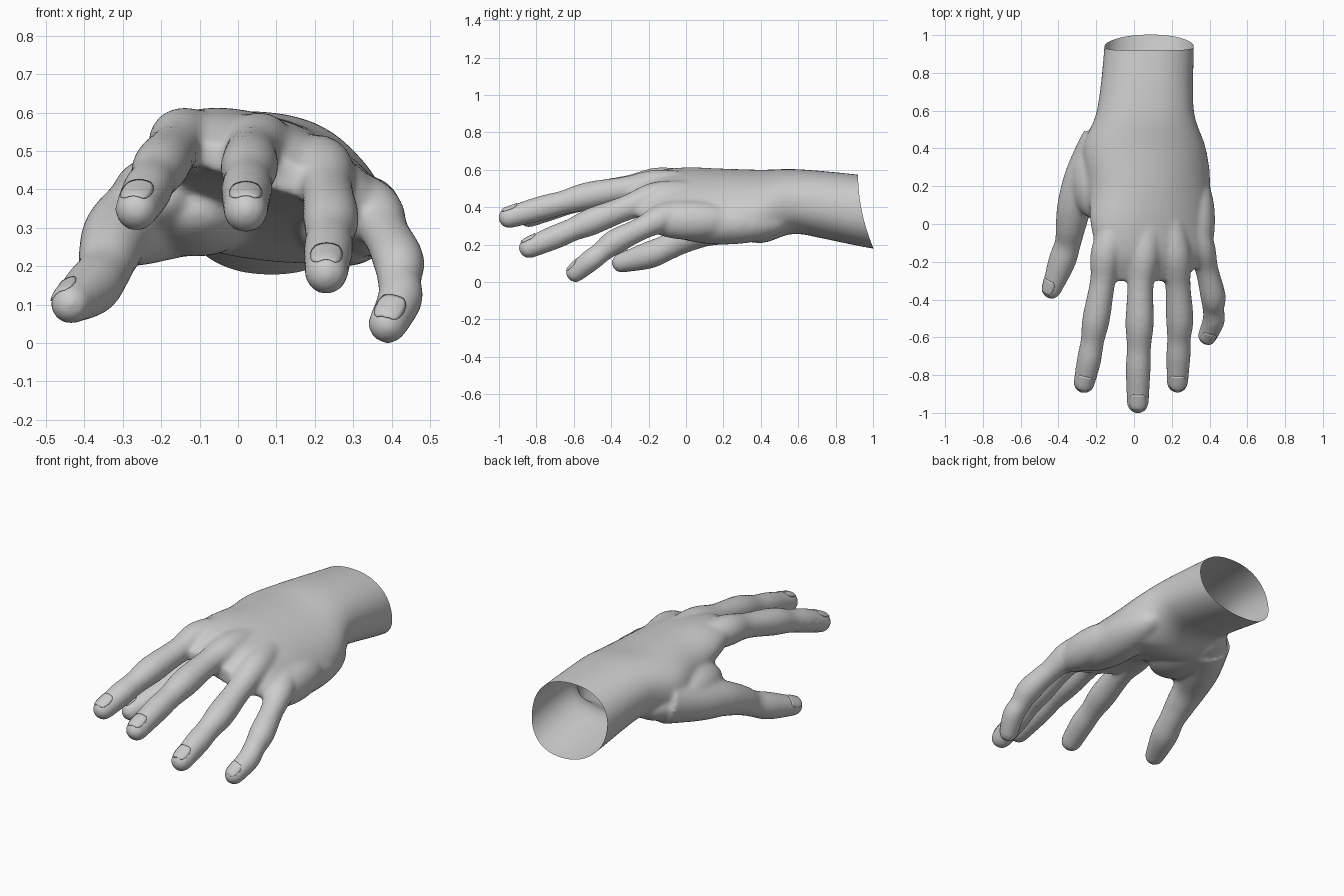
import bpy, bmesh, math
from mathutils import Vector

if "Cube" in bpy.data.objects:
    bpy.data.objects.remove(bpy.data.objects["Cube"])

skin = bpy.data.materials.new("skin_grey")
skin.diffuse_color = (0.6, 0.6, 0.6, 1)
skin.use_nodes = True
skin.node_tree.nodes["Principled BSDF"].inputs["Base Color"].default_value = skin.diffuse_color


def catmull(pts, n=6):
    """Resample a list of points with a Catmull-Rom spline."""
    p = [Vector(q) for q in pts]
    out = []
    for i in range(len(p) - 1):
        a, b, c, d = p[max(i - 1, 0)], p[i], p[i + 1], p[min(i + 2, len(p) - 1)]
        for k in range(n):
            t = k / n
            out.append(b + (c - a) * (t / 2) + (a * 2 - b * 5 + c * 4 - d) * (t * t / 2)
                       + (b * 3 - a - c * 3 + d) * (t ** 3 / 2))
    return out + [p[-1]]


def loft(bm, rings):
    loops = [[bm.verts.new(co) for co in ring] for ring in rings]
    n = len(loops[0])
    for a, b in zip(loops, loops[1:]):
        for i in range(n):
            bm.faces.new((a[i], a[(i + 1) % n], b[(i + 1) % n], b[i]))
    bm.faces.new(loops[0][::-1])
    bm.faces.new(loops[-1])


def digit(bm, pts, up):
    """Tube through (x, y, z, radius) points with a rounded tip."""
    s = catmull(pts)
    co = [Vector(v[:3]) for v in s]
    rad = [v[3] for v in s]
    d = (co[-1] - co[-7]).normalized()
    end, r_end = co[-1], rad[-1]
    for k in range(1, 7):
        a = k / 6 * math.radians(84)
        co.append(end + d * r_end * math.sin(a))
        rad.append(r_end * math.cos(a))
    rings = []
    for i, c in enumerate(co):
        t = (co[min(i + 1, len(co) - 1)] - co[max(i - 1, 0)]).normalized()
        side = t.cross(up).normalized()
        nrm = side.cross(t)
        rings.append([c + (side * math.cos(u) + nrm * math.sin(u)) * rad[i]
                      for u in (2 * math.pi * k / 20 for k in range(20))])
    loft(bm, rings)
    return end, d, r_end, up


def finger(bm, joints, size, up=(0, 0, 1)):
    """Finger through knuckle, web, middle joint, end joint and tip."""
    knuckle, web, mid, last, tip = [Vector(j) for j in joints]
    root = knuckle.lerp(Vector((0.1, 0.5, 0.49)), 0.4)
    path = [root, knuckle, web, mid, mid.lerp(last, 0.55), last, tip]
    swell = (0.9, 1.17, 0.94, 1.02, 0.87, 0.9, 0.79)
    return digit(bm, [(*p, size * k) for p, k in zip(path, swell)], Vector(up))


def ellipsoid(bm, centre, size):
    r = bmesh.ops.create_uvsphere(bm, u_segments=24, v_segments=16, radius=1)
    for v in r["verts"]:
        v.co = Vector([c + s * q for c, s, q in zip(centre, size, v.co)])


def make_object(name, bm):
    bmesh.ops.recalc_face_normals(bm, faces=bm.faces)
    me = bpy.data.meshes.new(name)
    bm.to_mesh(me)
    bm.free()
    me.materials.append(skin)
    ob = bpy.data.objects.new(name, me)
    bpy.context.collection.objects.link(ob)
    return ob


# Palm and wrist: y, centre x, centre z, half width, half height, roll, arch
palm = [(-0.3, 0.06, 0.455, 0.19, 0.045, -17, 0.02),
        (-0.17, 0.10, 0.47, 0.285, 0.09, -18, 0.04),
        (0.0, 0.095, 0.465, 0.325, 0.12, -18, 0.06),
        (0.2, 0.08, 0.435, 0.32, 0.157, -13, 0.05),
        (0.4, 0.055, 0.405, 0.325, 0.19, -7, 0.02),
        (0.6, 0.06, 0.43, 0.257, 0.172, -3, 0),
        (0.92, 0.08, 0.376, 0.237, 0.198, -1, 0),
        (1.05, 0.08, 0.355, 0.237, 0.198, -1, 0)]
bm = bmesh.new()
rings = []
for y, cx, cz, a, b, roll, arch in catmull(palm):
    ring = []
    for k in range(48):
        u = 2 * math.pi * k / 48
        c, s = math.cos(u), math.sin(u)
        px = a * math.copysign(abs(c) ** 0.9, c)
        pz = b * math.copysign(abs(s) ** 0.9, s) - arch * c * c
        ring.append((cx + px, y, cz + pz + px * math.tan(math.radians(roll))))
    rings.append(ring)
loft(bm, rings)

# Heel of the palm, outer edge, ball of the thumb and thumb web
ellipsoid(bm, (0.28, 0.2, 0.315), (0.125, 0.34, 0.115))
ellipsoid(bm, (0.335, 0.02, 0.33), (0.095, 0.25, 0.105))
ellipsoid(bm, (-0.11, 0.32, 0.345), (0.17, 0.27, 0.12))
ellipsoid(bm, (-0.2, 0.24, 0.38), (0.13, 0.22, 0.11))

# Fingers and thumb
tips = {}
tips["index"] = finger(bm, [(-0.14, -0.13, 0.53), (-0.165, -0.3, 0.505), (-0.2, -0.5, 0.462),
                            (-0.238, -0.72, 0.395), (-0.264, -0.84, 0.348)], 0.072)
tips["middle"] = finger(bm, [(0.055, -0.14, 0.515), (0.035, -0.32, 0.495), (0.03, -0.52, 0.46),
                             (0.022, -0.77, 0.395), (0.02, -0.945, 0.345)], 0.074)
tips["ring"] = finger(bm, [(0.215, -0.14, 0.455), (0.232, -0.32, 0.395), (0.242, -0.5, 0.325),
                           (0.235, -0.7, 0.24), (0.23, -0.838, 0.183)], 0.072)
tips["little"] = finger(bm, [(0.345, -0.1, 0.35), (0.385, -0.24, 0.285), (0.418, -0.38, 0.215),
                             (0.422, -0.51, 0.115), (0.39, -0.59, 0.05)], 0.066, (0.2, 0, 1))
tips["thumb"] = digit(bm, [(-0.15, 0.42, 0.365, 0.14), (-0.25, 0.25, 0.32, 0.118),
                           (-0.31, 0.11, 0.285, 0.095), (-0.335, -0.01, 0.235, 0.081),
                           (-0.35, -0.1, 0.185, 0.07), (-0.382, -0.2, 0.143, 0.073),
                           (-0.436, -0.345, 0.102, 0.053)], Vector((-0.6, 0, 0.8)))

# Fuse into one skin
hand = make_object("hand", bm)
m = hand.modifiers.new("fuse", "REMESH")
m.mode, m.voxel_size = "VOXEL", 0.011
m = hand.modifiers.new("soften", "SMOOTH")
m.factor, m.iterations = 0.5, 12
dg = bpy.context.evaluated_depsgraph_get()
fused = bpy.data.meshes.new_from_object(hand.evaluated_get(dg))
hand.modifiers.clear()

# Open the wrist and slant its rim
bm = bmesh.new()
bm.from_mesh(fused)
bmesh.ops.bisect_plane(bm, geom=bm.verts[:] + bm.edges[:] + bm.faces[:], dist=1e-5,
                       plane_co=(0, 0.92, 0), plane_no=(0, 1, 0), clear_outer=True)
for v in bm.verts:
    if v.co.y > 0.7:
        drop = max(0.0, (0.575 - v.co.z) / 0.39)
        v.co.y += 0.08 * drop ** 2 * (v.co.y - 0.7) / 0.22
bm.to_mesh(hand.data)
bm.free()
for p in hand.data.polygons:
    p.use_smooth = True
    p.material_index = 0

# Nails: thin curved plates laid on each fingertip
for name, (end, d, r, up) in tips.items():
    side = d.cross(up).normalized()
    nrm = side.cross(d)
    bm = bmesh.new()
    grid = []
    for i in range(9):
        v = i / 4 - 1
        row = []
        for j in range(9):
            ang = math.radians(46) * (j / 4 - 1) * (1 - 0.35 * abs(v) ** 3)
            row.append(bm.verts.new(end + d * r * (-0.2 + 0.8 * v)
                                    + (side * math.sin(ang) + nrm * math.cos(ang)) * r * 1.05))
        grid.append(row)
    for a, b in zip(grid, grid[1:]):
        for j in range(8):
            bm.faces.new((a[j], a[j + 1], b[j + 1], b[j]))
    nail = make_object(name + "_nail", bm)
    w = nail.modifiers.new("lay", "SHRINKWRAP")
    w.target, w.wrap_method, w.wrap_mode, w.offset = hand, "NEAREST_SURFACEPOINT", "ABOVE_SURFACE", 0.001
    t = nail.modifiers.new("thickness", "SOLIDIFY")
    t.thickness, t.offset = 0.005, 0
    for p in nail.data.polygons:
        p.use_smooth = True
